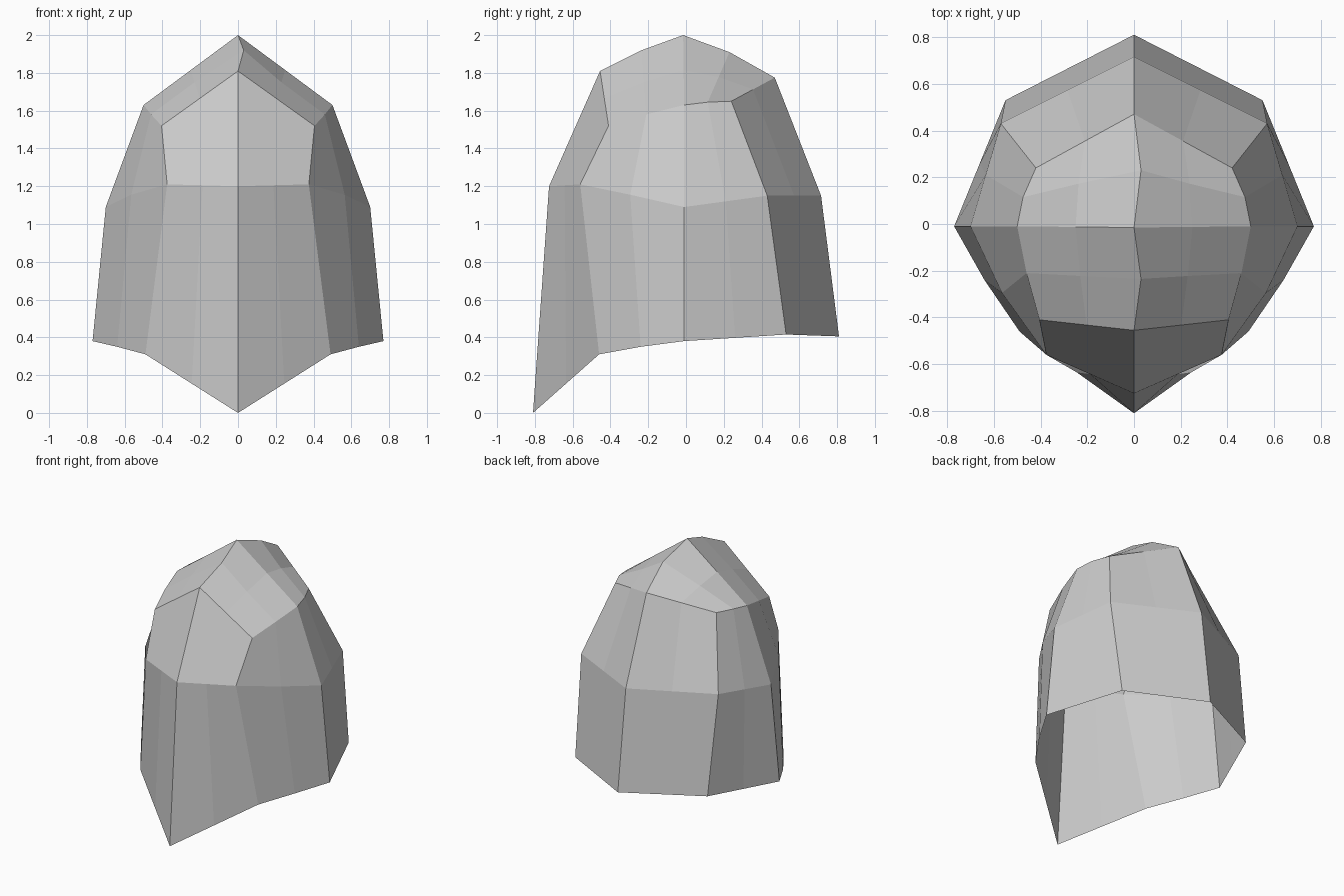
import bpy
import bmesh
from mathutils import Vector

if "Cube" in bpy.data.objects:
    bpy.data.objects.remove(bpy.data.objects["Cube"])


def with_midpoints(keys):
    """Insert the midpoint between each pair of key points."""
    pts = [Vector(k) for k in keys]
    out = [pts[0]]
    for a, b in zip(pts, pts[1:]):
        out += [(a + b) / 2, b]
    return out


# Right half of the horizontal loops, running front centre -> side -> back centre
rim = with_midpoints([(0, -0.81, 0), (0.49, -0.46, 0.31), (0.77, -0.01, 0.38),
                      (0.55, 0.53, 0.415), (0, 0.81, 0.405)])
brow = with_midpoints([(0, -0.725, 1.2), (0.375, -0.56, 1.21), (0.70, -0.01, 1.09),
                       (0.57, 0.43, 1.15), (0, 0.715, 1.15)])
rim[3] = Vector((0.64, -0.24, 0.35))
brow[3] = Vector((0.565, -0.295, 1.155))

# Crown: centre ridge and outer edge, front to back
ridge = [Vector(p) for p in [(0, -0.455, 1.81), (0, -0.235, 1.92), (0, -0.015, 2.0),
                             (0, 0.23, 1.91), (0, 0.47, 1.775)]]
edge = [Vector(p) for p in [(0.405, -0.41, 1.52), (0.46, -0.21, 1.58), (0.50, -0.01, 1.63),
                            (0.475, 0.115, 1.645), (0.42, 0.24, 1.65)]]
middle = [(a + b) / 2 for a, b in zip(ridge, edge)]
# Slight sideways kink in the ridge between its main points
KINK = {1: 0.03, 3: 0.03}

bm = bmesh.new()


def add_grid(rows):
    """Skin a grid of points with quads."""
    verts = [[bm.verts.new(p) for p in row] for row in rows]
    for r0, r1 in zip(verts, verts[1:]):
        for j in range(len(r0) - 1):
            bm.faces.new((r0[j], r0[j + 1], r1[j + 1], r1[j]))


for side in (1, -1):
    def flip(points):
        return [Vector((p.x * side, p.y, p.z)) for p in points]

    # Crown panels
    bent_ridge = [p + Vector((KINK.get(i, 0), 0, 0)) for i, p in enumerate(ridge)]
    add_grid([bent_ridge, flip(middle), flip(edge)])
    # Wall panels hang from the crown's outline
    crown_loop = [ridge[0], middle[0]] + edge + [middle[4], ridge[4]]
    add_grid([flip(rim), flip(brow), flip(crown_loop)])

bmesh.ops.remove_doubles(bm, verts=bm.verts, dist=0.001)
bmesh.ops.recalc_face_normals(bm, faces=bm.faces)
top = max(bm.faces, key=lambda f: f.calc_center_median().z)
if top.normal.z < 0:
    bmesh.ops.reverse_faces(bm, faces=bm.faces)

mesh = bpy.data.meshes.new("hood_shell")
bm.to_mesh(mesh)
bm.free()
grey = bpy.data.materials.new("light_grey")
grey.diffuse_color = (0.6, 0.6, 0.6, 1)
grey.use_nodes = True
grey.node_tree.nodes["Principled BSDF"].inputs["Base Color"].default_value = grey.diffuse_color
mesh.materials.append(grey)
hood = bpy.data.objects.new("hood_shell", mesh)
bpy.context.collection.objects.link(hood)
